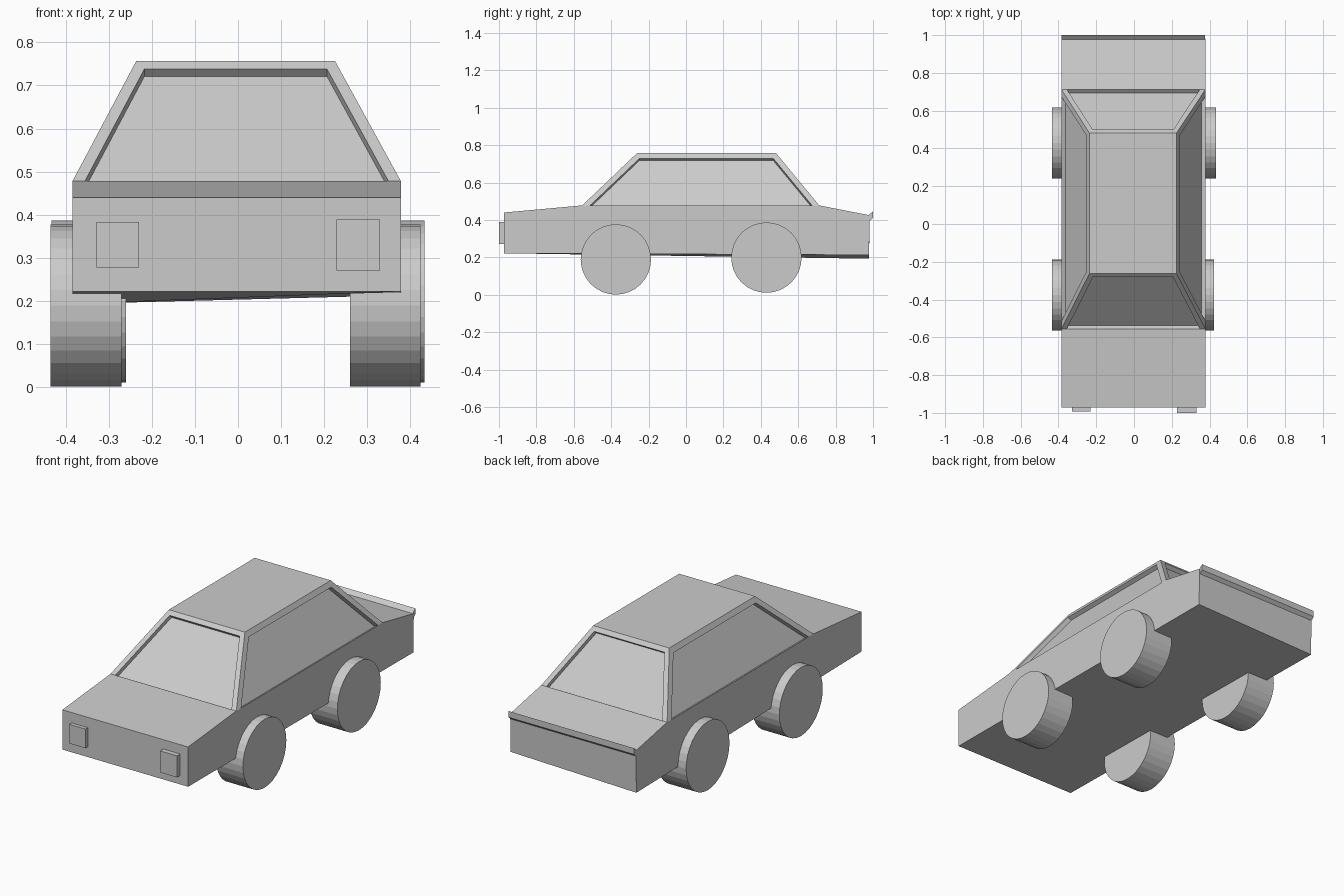
import bpy, bmesh, math
from mathutils import Matrix

if "Cube" in bpy.data.objects:
    bpy.data.objects.remove(bpy.data.objects["Cube"])

grey = bpy.data.materials.new("plain_grey")
grey.diffuse_color = (0.6, 0.6, 0.6, 1)
grey.use_nodes = True
grey.node_tree.nodes["Principled BSDF"].inputs["Base Color"].default_value = grey.diffuse_color

LEFT, RIGHT = -0.384, 0.378


def finish(bm, name):
    bmesh.ops.recalc_face_normals(bm, faces=bm.faces)
    mesh = bpy.data.meshes.new(name)
    bm.to_mesh(mesh)
    bm.free()
    mesh.materials.append(grey)
    obj = bpy.data.objects.new(name, mesh)
    bpy.context.collection.objects.link(obj)
    return obj


def loft(name, a, b, skip=(), caps=True):
    """Join two matching outlines; skip leaves out the numbered side strips."""
    bm = bmesh.new()
    va = [bm.verts.new(p) for p in a]
    vb = [bm.verts.new(p) for p in b]
    n = len(a)
    for i in range(n):
        if i not in skip:
            j = (i + 1) % n
            bm.faces.new((va[i], va[j], vb[j], vb[i]))
    if caps:
        bm.faces.new(va)
        bm.faces.new(vb)
    return finish(bm, name)


# Lower body: side profile from front to rear, underside slightly twisted
def side(x, rear_bottom):
    profile = [(-0.972, 0.222), (-0.972, 0.44), (-0.555, 0.478),
               (0.712, 0.478), (0.983, 0.425), (0.978, rear_bottom)]
    return [(x, y, z) for y, z in profile]


loft("lower_body", side(LEFT, 0.193), side(RIGHT, 0.213), skip=(2,))

# Cabin: tapered box, each sloped side gets a recessed window
bm = bmesh.new()


def ring(x0, x1, y0, y1, z):
    return [bm.verts.new((x, y, z)) for x, y in
            ((x0, y0), (x1, y0), (x1, y1), (x0, y1))]


base = ring(LEFT, RIGHT, -0.555, 0.712, 0.478)
top = ring(-0.236, 0.225, -0.262, 0.482, 0.757)
bm.faces.new(top)
walls = [bm.faces.new((base[i], base[(i + 1) % 4], top[(i + 1) % 4], top[i]))
         for i in range(4)]
bm.normal_update()
for i, wall in enumerate(walls):
    bmesh.ops.inset_region(bm, faces=[wall], thickness=(0.027, 0.031)[i % 2],
                           use_even_offset=True)
    # push the pane inward along its normal, with walls around the recess
    inward = wall.normal * -0.024
    pane = bmesh.ops.extrude_discrete_faces(bm, faces=[wall])["faces"][0]
    bmesh.ops.translate(bm, vec=inward, verts=pane.verts)
# orientation of the open shell already points outward
mesh = bpy.data.meshes.new("cabin")
bm.to_mesh(mesh)
bm.free()
mesh.materials.append(grey)
bpy.context.collection.objects.link(bpy.data.objects.new("cabin", mesh))

# Rear lip along the edge of the boot
lip = [(0.974, 0.424), (1.0, 0.446), (1.0, 0.412), (0.976, 0.39)]
loft("rear_lip", [(LEFT, y, z) for y, z in lip], [(RIGHT - 0.003, y, z) for y, z in lip])

# Headlights
for name, x0, x1, z0, z1, y0 in (
        ("headlight_left", -0.328, -0.230, 0.278, 0.383, -0.992),
        ("headlight_right", 0.228, 0.330, 0.271, 0.389, -1.0)):
    rect = [(x0, z0), (x1, z0), (x1, z1), (x0, z1)]
    loft(name, [(x, y0, z) for x, z in rect], [(x, -0.96, z) for x, z in rect])

# Wheels: solid flat-sided discs
for name, x0, x1, y, z in (
        ("front_wheel_left", -0.435, -0.270, -0.375, 0.189),
        ("front_wheel_right", 0.260, 0.424, -0.375, 0.189),
        ("rear_wheel_left", -0.433, -0.260, 0.430, 0.199),
        ("rear_wheel_right", 0.262, 0.433, 0.430, 0.199)):
    bm = bmesh.new()
    turn = Matrix.Translation(((x0 + x1) / 2, y, z)) @ Matrix.Rotation(math.pi / 2, 4, 'Y')
    bmesh.ops.create_cone(bm, cap_ends=True, segments=32, radius1=0.188,
                          radius2=0.188, depth=x1 - x0, matrix=turn)
    finish(bm, name)
